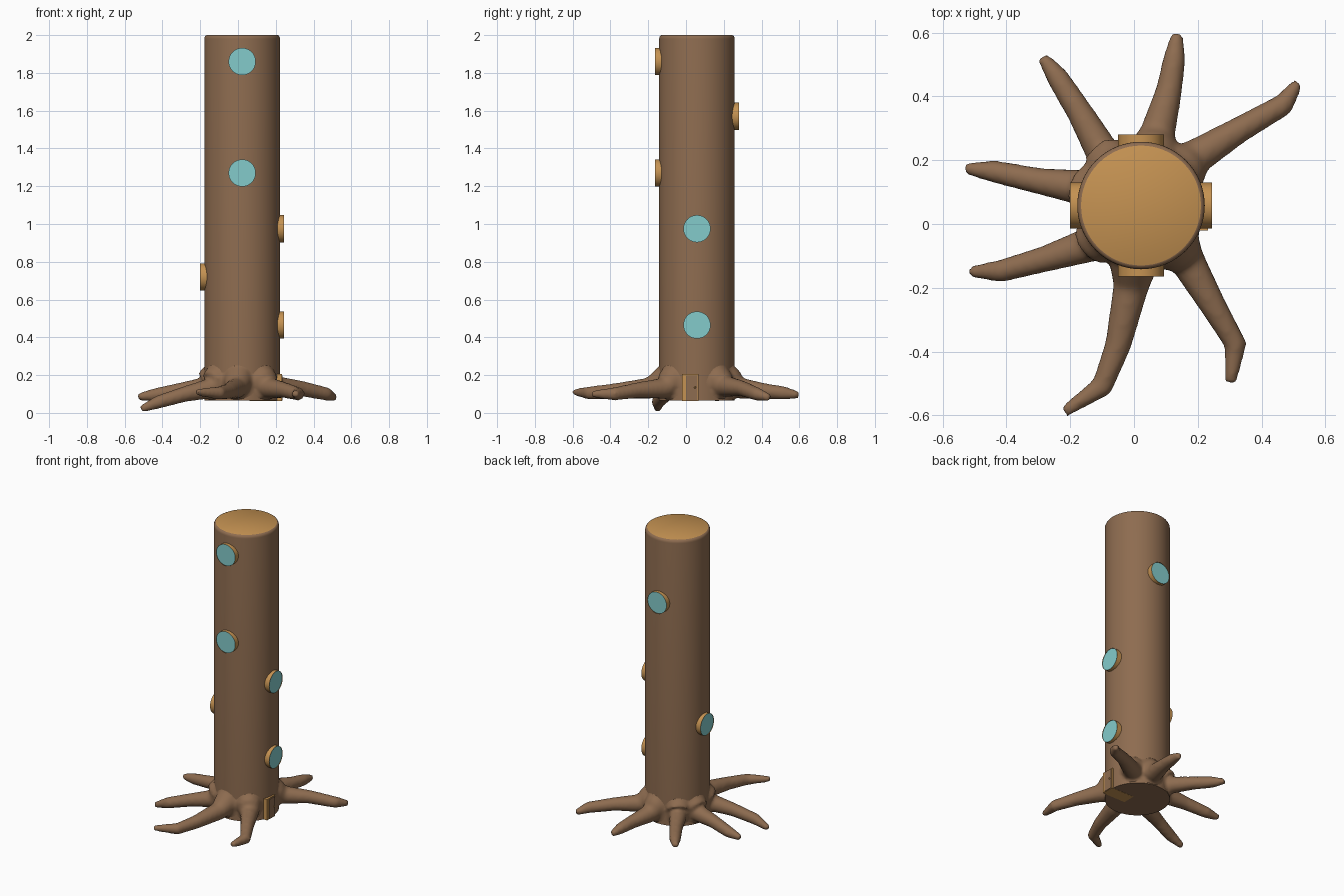
import bpy, bmesh, math
from mathutils import Vector

if "Cube" in bpy.data.objects:
    bpy.data.objects.remove(bpy.data.objects["Cube"])

CX, CY, R = 0.022, 0.058, 0.2


def mat(name, rgb):
    m = bpy.data.materials.new(name)
    m.diffuse_color = (*rgb, 1)
    m.use_nodes = True
    m.node_tree.nodes["Principled BSDF"].inputs["Base Color"].default_value = m.diffuse_color
    return m


BARK = mat("bark", (0.27, 0.15, 0.08))
WOOD = mat("cut_wood", (0.56, 0.29, 0.085))
GLASS = mat("glass", (0.23, 0.60, 0.60))


def loft(bm, points, radii, n, cap_mat=0):
    """Skin circular sections along a path and cap both ends."""
    pts = [Vector(p) for p in points]
    rings = []
    for i, (p, r) in enumerate(zip(pts, radii)):
        axis = pts[min(i + 1, len(pts) - 1)] - pts[max(i - 1, 0)]
        q = axis.to_track_quat('Z', 'Y')
        rings.append([bm.verts.new(p + q @ Vector((r * math.cos(a), r * math.sin(a), 0)))
                      for a in (2 * math.pi * k / n for k in range(n))])
    for a, b in zip(rings, rings[1:]):
        for k in range(n):
            j = (k + 1) % n
            bm.faces.new((a[k], a[j], b[j], b[k]))
    bm.faces.new(rings[0][::-1])
    bm.faces.new(rings[-1]).material_index = cap_mat


def finish(name, bm, mats, smooth=True):
    me = bpy.data.meshes.new(name)
    bm.to_mesh(me)
    bm.free()
    ob = bpy.data.objects.new(name, me)
    bpy.context.collection.objects.link(ob)
    for m in mats:
        me.materials.append(m)
    if smooth:
        bpy.ops.object.select_all(action='DESELECT')
        ob.select_set(True)
        bpy.context.view_layer.objects.active = ob
        bpy.ops.object.shade_smooth_by_angle(angle=math.radians(35))
    return ob


def box(name, lo, hi, m):
    bm = bmesh.new()
    bmesh.ops.create_cube(bm, size=1)
    for v in bm.verts:
        v.co = [(a + b) / 2 + c * (b - a) for a, b, c in zip(lo, hi, v.co)]
    return finish(name, bm, [m], False)


# Trunk with a rounded rim and a pale cut top
bm = bmesh.new()
zs = [0.065, 1.98, 1.988, 1.996, 2.0]
loft(bm, [(CX, CY, z) for z in zs], [R, R, R - 0.001, R - 0.005, R - 0.012], 64, 1)
finish("trunk", bm, [BARK, WOOD])

# Roots: tapering limbs fused into a stump by remeshing
ROOTS = [
    [(0.075, 0.29, 0.13), (0.11, 0.42, 0.115), (0.127, 0.52, 0.105), (0.135, 0.60, 0.095)],
    [(0.20, 0.215, 0.14), (0.33, 0.295, 0.13), (0.47, 0.375, 0.10), (0.515, 0.445, 0.08)],
    [(0.17, -0.12, 0.13), (0.25, -0.26, 0.12), (0.32, -0.38, 0.10), (0.303, -0.50, 0.10)],
    [(-0.01, -0.20, 0.13), (-0.05, -0.38, 0.115), (-0.10, -0.51, 0.105), (-0.22, -0.59, 0.11)],
    [(-0.14, -0.065, 0.13), (-0.28, -0.11, 0.10), (-0.42, -0.148, 0.058), (-0.515, -0.15, 0.02)],
    [(-0.17, 0.115, 0.135), (-0.30, 0.135, 0.12), (-0.44, 0.165, 0.095), (-0.53, 0.175, 0.085)],
    [(-0.09, 0.21, 0.135), (-0.17, 0.35, 0.12), (-0.24, 0.46, 0.105), (-0.288, 0.525, 0.10)],
]
bm = bmesh.new()
loft(bm, [(CX, CY, 0.065), (CX, CY, 0.17), (CX, CY, 0.30)], [R, R, R - 0.01], 48)
for path in ROOTS:
    d = (Vector(path[0]) - Vector((CX, CY, path[0][2]))).normalized()
    inner = [Vector((CX, CY, 0.22)) + d * 0.11, Vector((CX, CY, 0.16)) + d * 0.185]
    loft(bm, inner + path, [0.085, 0.078, 0.056, 0.042, 0.036, 0.019], 14)
roots = finish("roots", bm, [BARK])
rm = roots.modifiers.new("fuse", 'REMESH')
rm.mode = 'VOXEL'
rm.voxel_size = 0.011
rm.use_smooth_shade = True
sm = roots.modifiers.new("soften", 'SMOOTH')
sm.factor = 0.5
sm.iterations = 9

# Round windows: wooden rim with a slightly sunken pane
WINDOWS = [("front", 0, -1, 1.86), ("front", 0, -1, 1.27), ("back", 0, 1, 1.57),
           ("right", 1, 0, 0.975), ("right", 1, 0, 0.465), ("left", -1, 0, 0.72)]
for i, (side, dx, dy, z) in enumerate(WINDOWS):
    d = Vector((dx, dy, 0))
    c = Vector((CX, CY, z))
    bm = bmesh.new()
    loft(bm, [c + d * k for k in (0.16, 0.222)], [0.072, 0.072], 40, 1)
    pane = max(bm.faces, key=lambda f: f.calc_center_median().dot(d))
    pane.material_index = 0
    bmesh.ops.inset_region(bm, faces=[pane], thickness=0.009, use_even_offset=True)
    bmesh.ops.translate(bm, verts=pane.verts, vec=d * -0.004)
    pane.material_index = 1
    finish(f"window_{side}_{i + 1}", bm, [WOOD, GLASS])

# Door on the right side: wooden frame, bark panel and knob
box("door_frame", (0.06, -0.02, 0.064), (0.232, 0.066, 0.205), WOOD)
box("door_panel", (0.2, 0.0, 0.066), (0.236, 0.06, 0.198), BARK)
bm = bmesh.new()
bmesh.ops.create_uvsphere(bm, u_segments=12, v_segments=8, radius=0.005)
bmesh.ops.translate(bm, verts=bm.verts, vec=(0.238, 0.048, 0.135))
finish("door_knob", bm, [WOOD])
